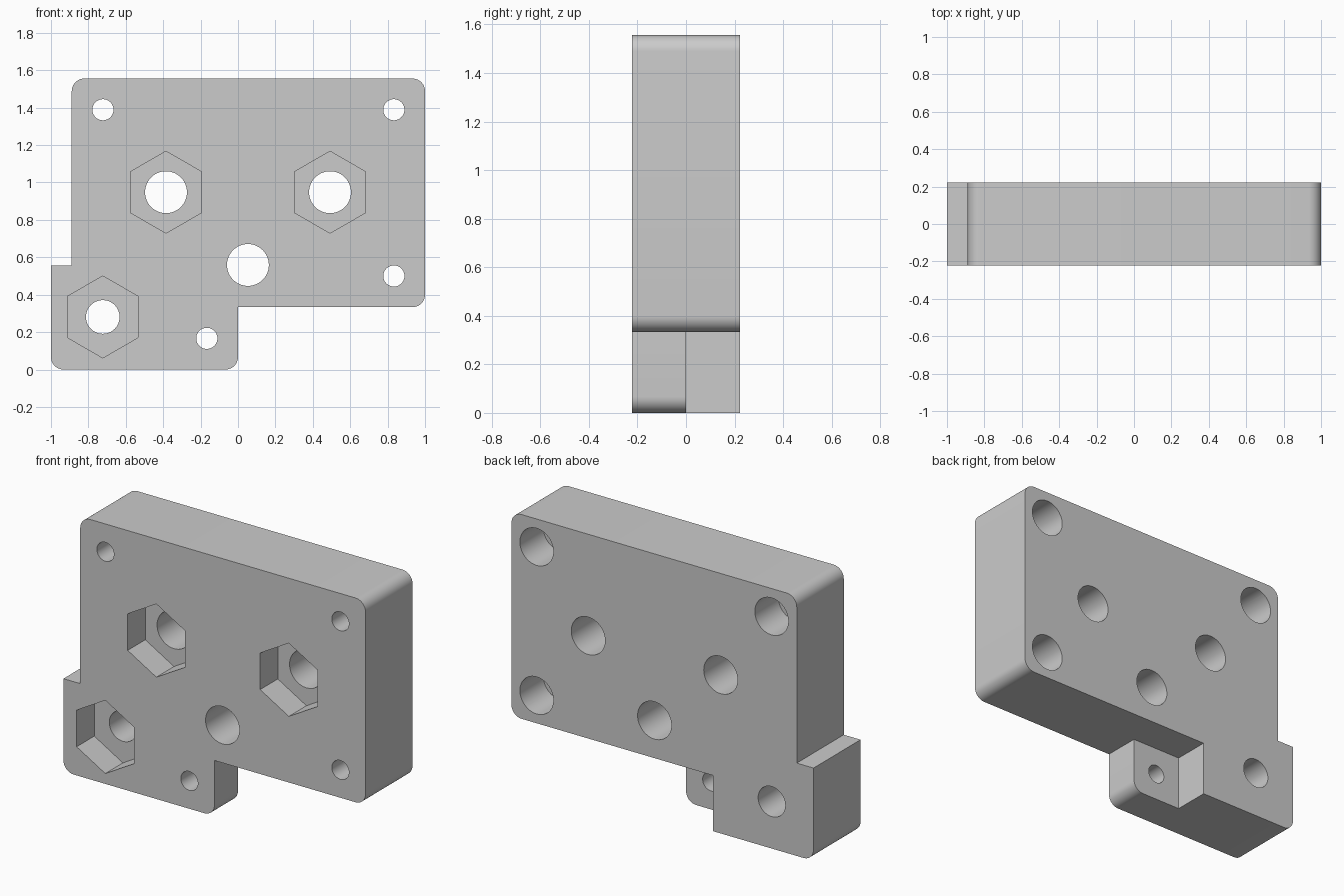
import bpy, bmesh
from math import cos, sin, pi, radians

cube = bpy.data.objects.get("Cube")
if cube:
    bpy.data.objects.remove(cube, do_unlink=True)

MM = 1 / 9              # design unit: the bracket is 18 units wide
HALF = 2 * MM           # half thickness
ROUND = 0.067           # outer corner radius

grey = bpy.data.materials.new("plain grey")
grey.use_nodes = True
grey.diffuse_color = (0.6, 0.6, 0.6, 1)
grey.node_tree.nodes["Principled BSDF"].inputs["Base Color"].default_value = (0.6, 0.6, 0.6, 1)


def prism(name, points, y0, y1):
    """Extrude an x-z outline from y0 to y1."""
    bm = bmesh.new()
    face = bm.faces.new([bm.verts.new((x, y0, z)) for x, z in points])
    new = bmesh.ops.extrude_face_region(bm, geom=[face])["geom"]
    moved = [v for v in new if isinstance(v, bmesh.types.BMVert)]
    bmesh.ops.translate(bm, verts=moved, vec=(0, y1 - y0, 0))
    bmesh.ops.recalc_face_normals(bm, faces=bm.faces)
    mesh = bpy.data.meshes.new(name)
    bm.to_mesh(mesh)
    bm.free()
    mesh.materials.append(grey)
    obj = bpy.data.objects.new(name, mesh)
    bpy.context.collection.objects.link(obj)
    return obj


def ring(x, z, r, sides=48, turn=0):
    return [(x + r * cos(turn + 2 * pi * i / sides),
             z + r * sin(turn + 2 * pi * i / sides)) for i in range(sides)]


def corner(x, z, sx, sz, steps=10):
    """Rounded corner pointing towards (sx, sz), in counter-clockwise order."""
    start = {(1, 1): 0, (-1, 1): 90, (-1, -1): 180, (1, -1): 270}[sx, sz]
    return [(x - sx * ROUND + ROUND * cos(radians(start + 90 * i / steps)),
             z - sz * ROUND + ROUND * sin(radians(start + 90 * i / steps)))
            for i in range(steps + 1)]


# Plate with the stepped lower tab
left, top, step, shoulder = -8 * MM, 14 * MM, 3 * MM, 5 * MM
outline = (corner(1, top, 1, 1) + corner(left, top, -1, 1)
           + [(left, shoulder), (-1, shoulder)]
           + corner(-1, 0, -1, -1) + corner(0, 0, 1, -1)
           + [(0, step)] + corner(1, step, 1, -1))
body = prism("bracket_body", outline, -HALF, HALF)


def cut(points, y0, y1):
    cutter = prism("cutter", points, y0, y1)
    cutter.hide_render = True
    mod = body.modifiers.new("cut", "BOOLEAN")
    mod.operation, mod.solver, mod.object = "DIFFERENCE", "EXACT", cutter
    bpy.context.view_layer.objects.active = body
    bpy.ops.object.modifier_apply(modifier=mod.name)
    bpy.data.objects.remove(cutter, do_unlink=True)


# Notch behind the tab
notch = -3 * MM
cut([(notch, -0.1), (0.1, -0.1), (0.1, step), (notch, step)], 0, 0.4)

# Small screw holes, the plate ones counterbored from the back
for x, z, bored in [(-6.5, 12.5, True), (7.5, 12.5, True), (7.5, 4.5, True), (-1.5, 1.5, False)]:
    cut(ring(x * MM, z * MM, 0.0565), -0.4, 0.4)
    if bored:
        cut(ring(x * MM, z * MM, 0.111), 0, 0.4)

# Large holes, three with hexagonal nut pockets in the front
for x, z, r, pocket in [(-0.385, 0.948, 0.112, True), (0.492, 0.948, 0.112, True),
                        (-0.723, 0.281, 0.09, True), (0.053, 0.559, 0.112, False)]:
    cut(ring(x, z, r), -0.4, 0.4)
    if pocket:
        cut(ring(x, z, 0.219, 6, pi / 6), -0.4, 1.5 * MM - HALF)

# Smooth round walls, sharp edges
bpy.ops.object.select_all(action="DESELECT")
body.select_set(True)
bpy.context.view_layer.objects.active = body
bpy.ops.object.shade_smooth_by_angle(angle=radians(30))
